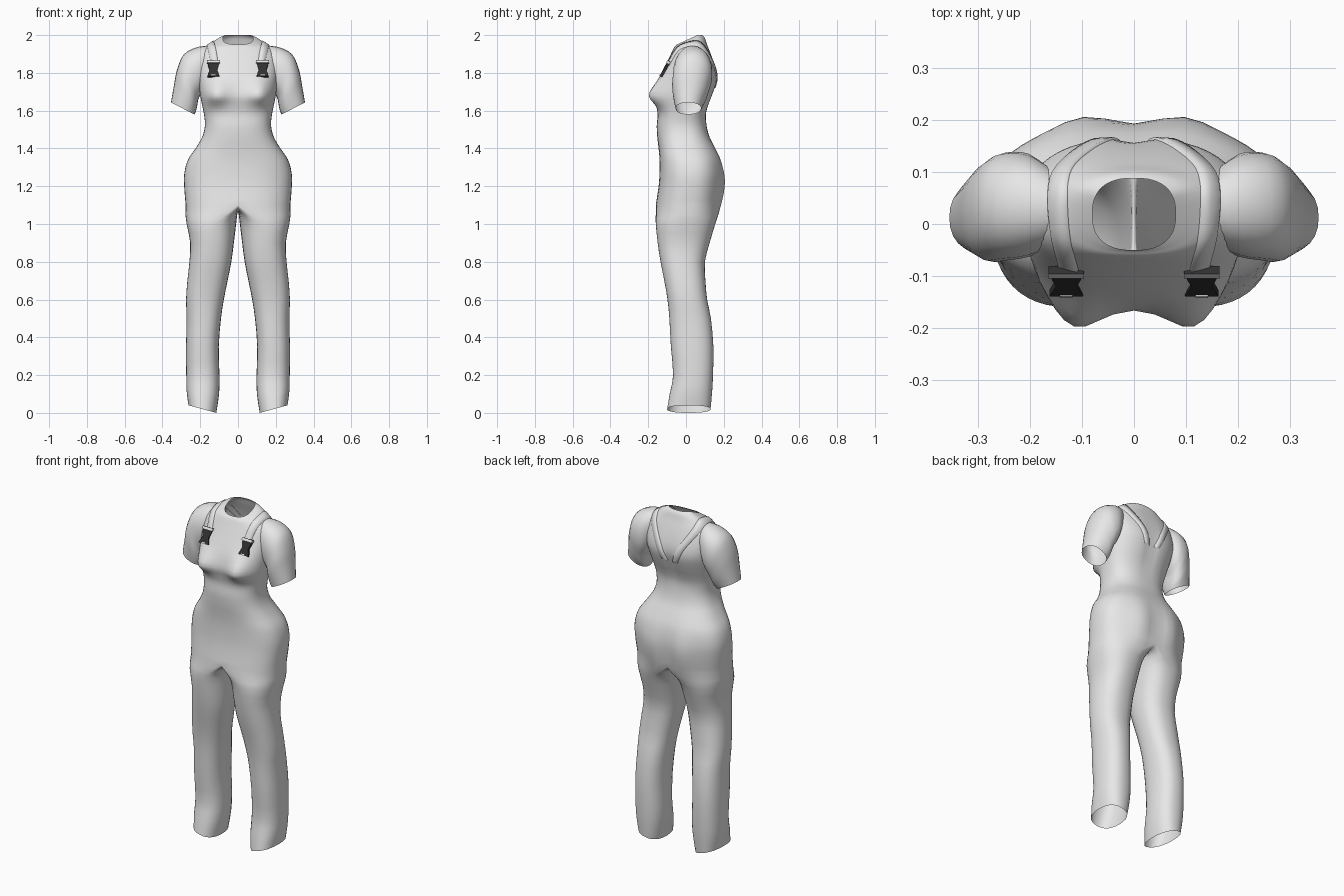
import bpy, bmesh, math
from mathutils import Vector
from mathutils.bvhtree import BVHTree

if "Cube" in bpy.data.objects:
    bpy.data.objects.remove(bpy.data.objects["Cube"])


def material(name, v):
    m = bpy.data.materials.new(name)
    m.diffuse_color = (v, v, v, 1)
    m.use_nodes = True
    m.node_tree.nodes["Principled BSDF"].inputs["Base Color"].default_value = m.diffuse_color
    return m


CLOTH = material("light grey cloth", 0.8)
DARK = material("dark buckle", 0.03)
PALE = material("pale metal", 0.9)


def finish(name, bm, mat, smooth=True):
    bmesh.ops.remove_doubles(bm, verts=bm.verts, dist=0.0004)
    bmesh.ops.recalc_face_normals(bm, faces=bm.faces)
    me = bpy.data.meshes.new(name)
    bm.to_mesh(me)
    bm.free()
    me.materials.append(mat)
    ob = bpy.data.objects.new(name, me)
    bpy.context.collection.objects.link(ob)
    if smooth:
        me.shade_smooth()
    return ob


def resample(rows, n):
    """Smooth curve through the rows of a profile table."""
    out = []
    for i in range(len(rows) - 1):
        a, b = rows[max(i - 1, 0)], rows[i]
        c, d = rows[i + 1], rows[min(i + 2, len(rows) - 1)]
        for k in range(n):
            t = k / n
            out.append([q + 0.5 * t * (r - p + t * (2 * p - 5 * q + 4 * r - s + t * (3 * (q - r) + s - p)))
                        for p, q, r, s in zip(a, b, c, d)])
    return out + [list(rows[-1])]


def loft(bm, rings):
    vs = [[bm.verts.new(p) for p in r] for r in rings]
    n = len(vs[0])
    for a, b in zip(vs, vs[1:]):
        for i in range(n):
            j = (i + 1) % n
            bm.faces.new((a[i], a[j], b[j], b[i]))


def spow(v, p):
    return math.copysign(abs(v) ** p, v)


def gauss(v, s):
    return math.exp(-(v / s) ** 2)


# Torso: front height, back height, half width, front y, back y
TORSO = [(1.10, 1.10, .277, -.16, .178), (1.2, 1.2, .285, -.145, .188),
         (1.27, 1.27, .284, -.14, .19), (1.34, 1.34, .265, -.14, .18),
         (1.4, 1.4, .225, -.145, .155), (1.46, 1.46, .19, -.152, .125),
         (1.52, 1.52, .175, -.155, .11), (1.58, 1.58, .18, -.15, .107),
         (1.63, 1.63, .19, -.158, .12), (1.68, 1.68, .2, -.165, .14),
         (1.75, 1.75, .21, -.15, .163), (1.8, 1.8, .215, -.13, .163),
         (1.85, 1.85, .213, -.105, .15), (1.9, 1.905, .2, -.08, .13),
         (1.935, 1.95, .16, -.063, .112), (1.945, 1.985, .115, -.054, .1),
         (1.95, 2.0, .08, -.05, .088)]


def torso_point(row, t):
    zf, zb, w, yf, yb = row
    x = w * spow(math.cos(t), .8)
    s = spow(math.sin(t), .8)
    y = (yf + yb) / 2 + s * (yb - yf) / 2
    z = zf + (zb - zf) * min(1, max(0, (s + 1) / 1.6))
    if s < 0:   # bust
        y -= .056 * -s * gauss(abs(x) - .125, .065) * gauss(z - 1.68, .05 if z < 1.68 else .075)
    else:       # seat
        y += .022 * s * gauss(abs(x) - .1, .07) * gauss(z - 1.2, .13)
        y -= .012 * s * gauss(x, .03) * gauss(z - 1.72, .12)
    return Vector((x, y, z))


HALF = 24
body = bmesh.new()
loft(body, [[torso_point(r, -math.pi / 2 + math.pi * i / HALF) for i in range(2 * HALF)]
            for r in resample(TORSO, 3)])

# Legs: inner height, outer height, inner x, outer x, front y, back y, axis x
LEG = [(1.05, 1.05, .004, .278, -.16, .172, .06), (1.0, 1.0, .01, .272, -.16, .155, .12),
       (.9, .9, .022, .253, -.15, .125, .137), (.8, .8, .035, .257, -.135, .1, .146),
       (.7, .7, .055, .268, -.115, .103, .161), (.6, .6, .075, .275, -.098, .112, .175),
       (.5, .5, .09, .272, -.088, .132, .181), (.35, .35, .102, .275, -.08, .145, .188),
       (.2, .2, .098, .274, -.068, .143, .186), (.1, .115, .1, .272, -.085, .138, .186),
       (0, .04, .115, .262, -.1, .13, .188)]


def leg_point(row, t):
    zi, zo, xi, xo, yf, yb, cx = row
    c, s = spow(math.cos(t), .85), spow(math.sin(t), .85)
    x = cx + c * ((xo - cx) if c > 0 else (cx - xi))
    y = (yf + yb) / 2 + s * (yb - yf) / 2
    return Vector((x, y, zi + (zo - zi) * (c + 1) / 2))


INNER = 14
angles = [-math.pi / 2 + math.pi * i / HALF for i in range(HALF + 1)]
angles += [math.pi / 2 + math.pi * i / INNER for i in range(1, INNER)]
top = [torso_point(TORSO[0], t) for t in angles[:HALF + 1]]
f, b = top[0], top[-1]
for t in angles[HALF + 1:]:     # crotch seam joining front to back
    k = (math.sin(t) + 1) / 2
    top.append(f.lerp(b, k) - Vector((0, 0, .035 * -math.cos(t))))
rings = [top] + [[leg_point(r, t) for t in angles] for r in resample(LEG, 2)]
for side in (1, -1):
    loft(body, [[(p.x * side, p.y, p.z) for p in r] for r in rings])
garment = finish("overalls_and_shirt_body", body, CLOTH)

# Sleeves: top x, top z, underside x, underside z, front y, back y
SLEEVE = [(.13, 1.945, .18, 1.72, -.04, .1), (.21, 1.938, .195, 1.69, -.063, .135),
          (.285, 1.90, .21, 1.66, -.07, .137), (.322, 1.82, .215, 1.63, -.073, .122),
          (.338, 1.74, .222, 1.60, -.066, .105), (.355, 1.643, .23, 1.58, -.055, .08)]


def sleeve_point(row, t, side):
    xt, zt, xb, zb, yf, yb = row
    k = (spow(math.cos(t), .9) + 1) / 2
    return (side * (xb + (xt - xb) * k),
            (yf + yb) / 2 + spow(math.sin(t), .9) * (yb - yf) / 2, zb + (zt - zb) * k)


sleeves = []
for side, label in ((1, "left"), (-1, "right")):
    bm = bmesh.new()
    loft(bm, [[sleeve_point(r, 2 * math.pi * i / 24, side) for i in range(24)]
              for r in resample(SLEEVE, 3)])
    sleeves.append(finish("sleeve_" + label, bm, CLOTH))

# Surface used to seat the straps and buckles
probe = bmesh.new()
for ob in [garment] + sleeves:
    probe.from_mesh(ob.data)
tree = BVHTree.FromBMesh(probe)
probe.free()

# Straps: x, y, z and half width, running over the shoulder to the back
STRAP = [(.13, -.13, 1.85, .022), (.137, -.08, 1.92, .022), (.148, -.02, 1.97, .022),
         (.153, .05, 1.99, .023), (.145, .12, 1.95, .023), (.11, .17, 1.88, .023),
         (.07, .19, 1.8, .022), (.035, .2, 1.72, .02)]


def seat(p, lift):
    """Drop a point onto the cloth from outside."""
    core = Vector((p.x * .8, .03, min(p.z, 1.8)))
    d = (core - p).normalized()
    hit = tree.ray_cast(p - d * .2, d)[0]
    return (hit if hit else p) - d * lift


for side, label in ((1, "left"), (-1, "right")):
    bm = bmesh.new()
    rows = []
    for x, y, z, w in resample(STRAP, 4):
        rows.append([seat(Vector((side * (x + o * w), y, z)), h)
                     for o, h in ((-1, -.002), (-.9, .005), (0, .005), (.9, .005), (1, -.002))])
    vs = [[bm.verts.new(p) for p in r] for r in rows]
    for r, q in zip(vs, vs[1:]):
        for i in range(4):
            bm.faces.new((r[i], r[i + 1], q[i + 1], q[i]))
    finish("strap_" + label, bm, CLOTH)


# Buckles: outlines in (across, up), extruded outwards along the cloth slope
def plate(name, outline, mat, frame, low, high):
    origin, up, out = frame
    across = Vector((1, 0, 0))
    bm = bmesh.new()
    face = bm.faces.new([bm.verts.new(origin + across * u + up * v + out * low) for u, v in outline])
    ext = bmesh.ops.extrude_face_region(bm, geom=[face])["geom"]
    bmesh.ops.translate(bm, verts=[g for g in ext if isinstance(g, bmesh.types.BMVert)],
                        vec=out * (high - low))
    finish(name, bm, mat, False)


def rect(u, v0, v1):
    return [(-u, v0), (u, v0), (u, v1), (-u, v1)]


for side, label in ((1, "left"), (-1, "right")):
    lo, hi = [tree.ray_cast(Vector((side * .13, -1, z)), Vector((0, 1, 0)))[0] for z in (1.775, 1.86)]
    up = (hi - lo).normalized()
    out = Vector((1, 0, 0)).cross(up).normalized()
    frame = ((lo + hi) / 2, up, out)
    plate("buckle_clip_" + label, [(-.032, -.045), (.032, -.045), (.028, -.03), (.02, -.005),
                                   (.027, .018), (.03, .034), (-.03, .034), (-.027, .018),
                                   (-.02, -.005), (-.028, -.03)], DARK, frame, -.003, .012)
    plate("buckle_top_bar_" + label, rect(.034, .034, .046), PALE, frame, -.003, .016)
    plate("buckle_top_edge_" + label, rect(.034, .046, .049), DARK, frame, -.003, .014)
    plate("buckle_button_" + label, rect(.012, -.045, -.038), PALE, frame, .011, .015)
